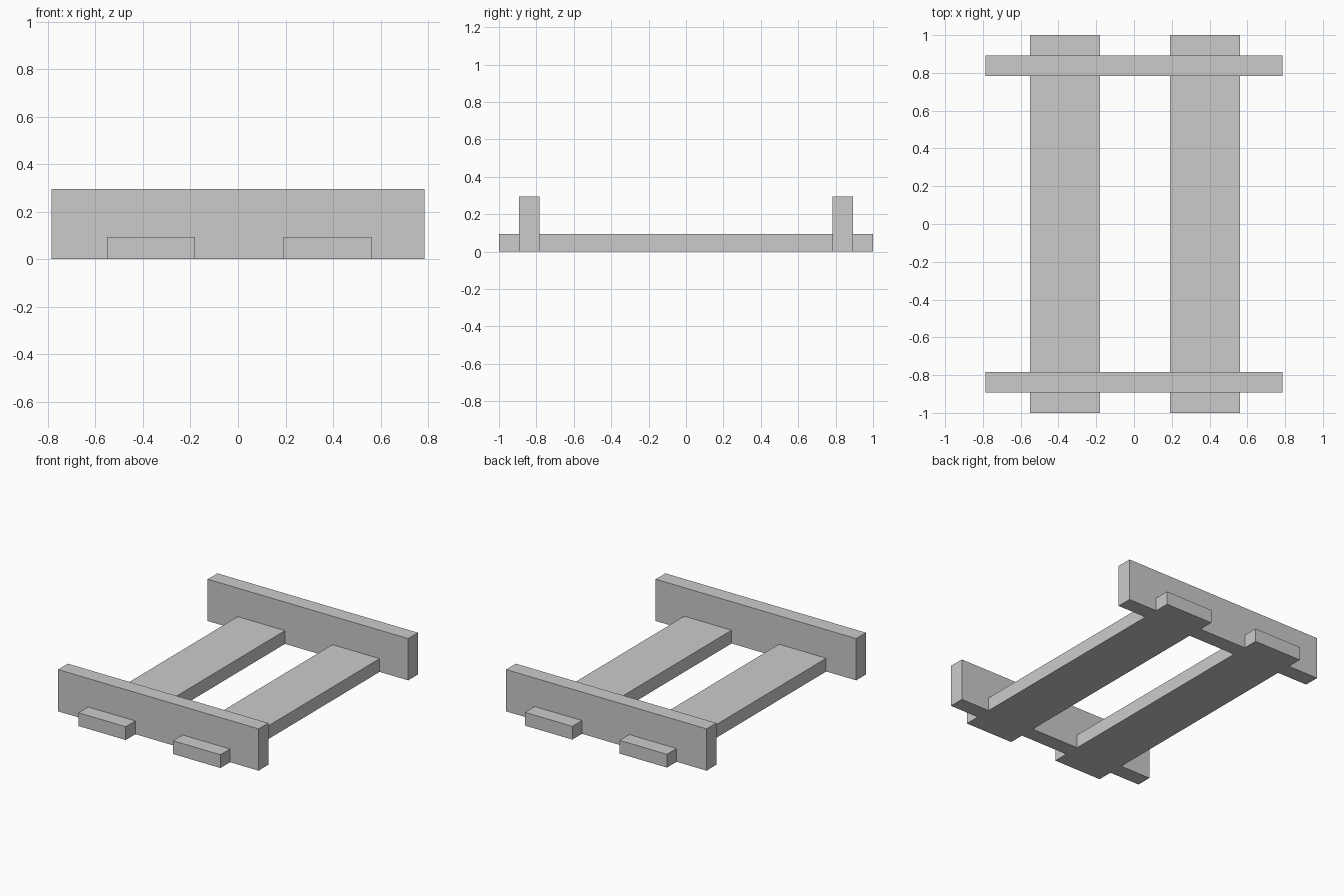
import bpy

if "Cube" in bpy.data.objects:
    bpy.data.objects.remove(bpy.data.objects["Cube"])


def box(name, x, y, z):
    """Axis-aligned box from (min, max) ranges."""
    bpy.ops.mesh.primitive_cube_add(size=1, location=[(a + b) / 2 for a, b in (x, y, z)])
    obj = bpy.context.object
    obj.name = name
    obj.scale = [b - a for a, b in (x, y, z)]
    bpy.ops.object.transform_apply(location=False, rotation=False, scale=True)
    return obj


# Two long flat planks running front to back
for name, x in (("left_plank", (-0.551, -0.18)), ("right_plank", (0.191, 0.562))):
    box(name, x, (-1, 1), (0, 0.094))

# Upright cross boards straddling the planks near each end
for name, y in (("front_cross_board", (-0.892, -0.783)), ("back_cross_board", (0.783, 0.892))):
    box(name, (-0.786, 0.786), y, (0, 0.296))
